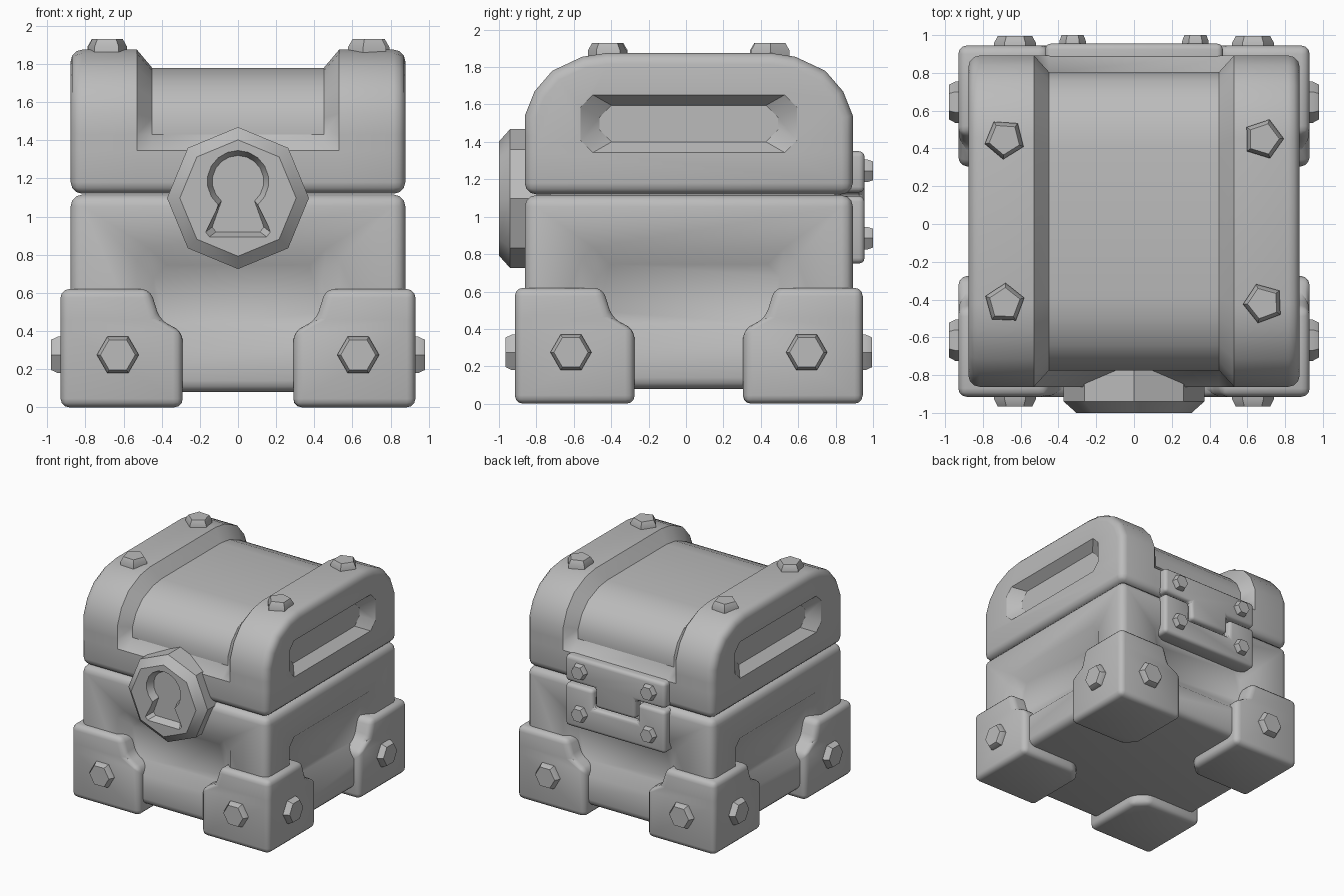
import bpy, bmesh
from math import radians, pi, cos, sin
from mathutils import Matrix, Vector

if "Cube" in bpy.data.objects:
    bpy.data.objects.remove(bpy.data.objects["Cube"])

SHIFT = Matrix.Translation((0, 0.015, 0))   # chest centre, leaving room for the lock
HALF = 0.877                                # half width of chest walls

grey = bpy.data.materials.new("plain_grey")
grey.use_nodes = True
grey.diffuse_color = (0.5, 0.5, 0.5, 1)
grey.node_tree.nodes["Principled BSDF"].inputs["Base Color"].default_value = (0.5, 0.5, 0.5, 1)


def make(name, bm):
    """Turn a bmesh into a grey object."""
    bmesh.ops.recalc_face_normals(bm, faces=bm.faces)
    bm.transform(SHIFT)
    mesh = bpy.data.meshes.new(name)
    bm.to_mesh(mesh)
    bm.free()
    mesh.materials.append(grey)
    ob = bpy.data.objects.new(name, mesh)
    bpy.context.collection.objects.link(ob)
    return ob


def loft(name, rings, matrix=Matrix()):
    """Closed skin through rings with equal point counts."""
    bm = bmesh.new()
    rows = [[bm.verts.new(matrix @ Vector(p)) for p in ring] for ring in rings]
    n = len(rows[0])
    for a, b in zip(rows, rows[1:]):
        for i in range(n):
            j = (i + 1) % n
            bm.faces.new((a[i], a[j], b[j], b[i]))
    bm.faces.new(rows[0])
    bm.faces.new(rows[-1])
    return make(name, bm)


def finish(ob, bevel=0, limit=60, cutters=()):
    """Round the edges, cut the recesses, then shade."""
    if bevel:
        m = ob.modifiers.new("round", 'BEVEL')
        m.width, m.segments = bevel, 3
        m.limit_method, m.angle_limit = 'ANGLE', radians(limit)
    for c in cutters:
        m = ob.modifiers.new("cut", 'BOOLEAN')
        m.operation, m.solver, m.object = 'DIFFERENCE', 'EXACT', c
        c.hide_render = True
    bpy.ops.object.select_all(action='DESELECT')
    bpy.context.view_layer.objects.active = ob
    ob.select_set(True)
    for m in list(ob.modifiers):
        bpy.ops.object.modifier_apply(modifier=m.name)
    bpy.ops.object.shade_smooth_by_angle(angle=radians(33))
    for c in cutters:
        bpy.data.objects.remove(c)


def recess(side, half, low, high, du, dv, depth=0.08):
    """Tapered cutter with clipped corners, for wall number side."""
    rings = []
    for t in (-0.5, 1):
        w, a, b, c = half - du * t, low + dv * t, high - dv * t, 0.065
        outline = [(-w, a + c), (-w + c, a), (w - c, a), (w, a + c),
                   (w, b - c), (w - c, b), (-w + c, b), (-w, b - c)]
        rings.append([(u, depth * t - HALF, v) for u, v in outline])
    return loft("recess_cutter", rings, Matrix.Rotation(side * pi / 2, 4, 'Z'))


def rect(w, z):
    return [(-w, -w, z), (w, -w, z), (w, w, z), (-w, w, z)]


def bolt(name, loc, direction, sides, r, height, top=0.83, spin=0.0):
    turn = Vector(direction).to_track_quat('Z', 'Y').to_matrix().to_4x4()
    rings = [[(q * cos(spin + 2 * pi * i / sides), q * sin(spin + 2 * pi * i / sides), h)
              for i in range(sides)]
             for q, h in ((r, -0.03), (r, height * 0.3), (r * top, height))]
    finish(loft(name, rings, Matrix.Translation(loc) @ turn))


# Lower box with a recessed panel in each wall
body = loft("chest_body", [rect(HALF, 0.08), rect(HALF, 1.115)])
finish(body, 0.06, 60,
       [recess(k, 0.575 if k % 2 else 0.53, 0.34, 0.835, 0.09, 0.09) for k in range(4)])

# Arched lid: a grid of profile rows, sunk between the two end straps
half_profile = [(HALF, 1.12), (HALF, 1.345), (HALF, 1.43), (HALF, 1.54),
                (0.825, 1.67), (0.73, 1.78), (0.57, 1.855), (0.44, 1.875)]
profile = [(-y, z) for y, z in half_profile] + half_profile[::-1]
bm = bmesh.new()
columns = []
for x in (-HALF, -0.53, -0.45, 0.45, 0.53, HALF):
    column = []
    for y, z in profile:
        if abs(x) < 0.5 and z > 1.4:
            y, z = y * 0.9, z - 0.095 * (z - 1.43) / 0.445
        column.append(bm.verts.new((x, y, z)))
    columns.append(column)
count = len(profile)
for a, b in zip(columns, columns[1:]):
    for i in range(count):
        j = (i + 1) % count
        bm.faces.new((a[i], a[j], b[j], b[i]))
bm.faces.new(columns[0])
bm.faces.new(columns[-1])
finish(make("lid", bm), 0.06, 60,
       [recess(k, 0.578, 1.343, 1.652, 0.1, 0.057) for k in (1, 3)])

# Stepped corner guards with their bolts
for sx, side in ((1, "left"), (-1, "right")):
    for sy, end in ((1, "back"), (-1, "front")):
        rings = []
        for inner, z in ((0.29, 0), (0.29, 0.395), (0.41, 0.46), (0.46, 0.62)):
            o, c = 0.93, inner + 0.1
            plan = [(o, o), (o, inner), (c, inner), (inner, c), (inner, o)]
            rings.append([(sx * x, sy * y, z) for x, y in plan])
        finish(loft(f"{end}_{side}_corner_guard", rings), 0.045, 30)
        bolt(f"{end}_{side}_guard_bolt", (sx * 0.63, sy * 0.93, 0.275), (0, sy, 0), 6, 0.11, 0.05)
        bolt(f"{side}_{end}_guard_bolt", (sx * 0.93, sy * 0.63, 0.275), (sx, 0, 0), 6, 0.11, 0.05)
        bolt(f"{end}_{side}_lid_bolt", (sx * 0.685, sy * 0.435, 1.872), (0, 0, 1),
             5, 0.108, 0.058, 0.78, 1.4 + sx * 0.2 + sy * 0.3)

# Two interlocking hinge plates on the back
upper = [(0.47, 1.35), (0.47, 1.13), (0.19, 1.13), (0.19, 0.97)]
lower = [(0.47, 0.75), (0.47, 1.11), (0.21, 1.11), (0.21, 0.95)]
for name, pts, bolt_z in (("upper", upper, 1.245), ("lower", lower, 0.885)):
    outline = pts + [(-x, z) for x, z in reversed(pts)]
    plate = loft(f"{name}_hinge_plate", [[(x, y, z) for x, z in outline] for y in (0.78, 0.94)])
    finish(plate, 0.03, 60)
    for s, side in ((1, "left"), (-1, "right")):
        bolt(f"{name}_{side}_hinge_bolt", (s * 0.325, 0.94, bolt_z), (0, 1, 0), 6, 0.07, 0.045)

# Octagonal lock with a sunken keyhole
lock = loft("lock", [[(r * sin(i * pi / 4), y, 1.097 + r * cos(i * pi / 4)) for i in range(8)]
                     for r, y in ((0.372, -0.74), (0.372, -0.955), (0.305, -1.015))])


def keyhole(inset, y):
    r = 0.16 - inset
    arc = [radians(-50 + 280 * i / 14) for i in range(15)]
    pts = [(r * cos(a), y, 1.185 + r * sin(a)) for a in arc]
    w, z = 0.168 - inset * 1.3, 0.895 + inset
    return pts + [(-w, y, z + 0.025), (-w + 0.02, y, z), (w - 0.02, y, z), (w, y, z + 0.025)]


finish(lock, cutters=[loft("keyhole_cutter", [keyhole(-0.01, -1.035), keyhole(0.025, -0.955)])])
